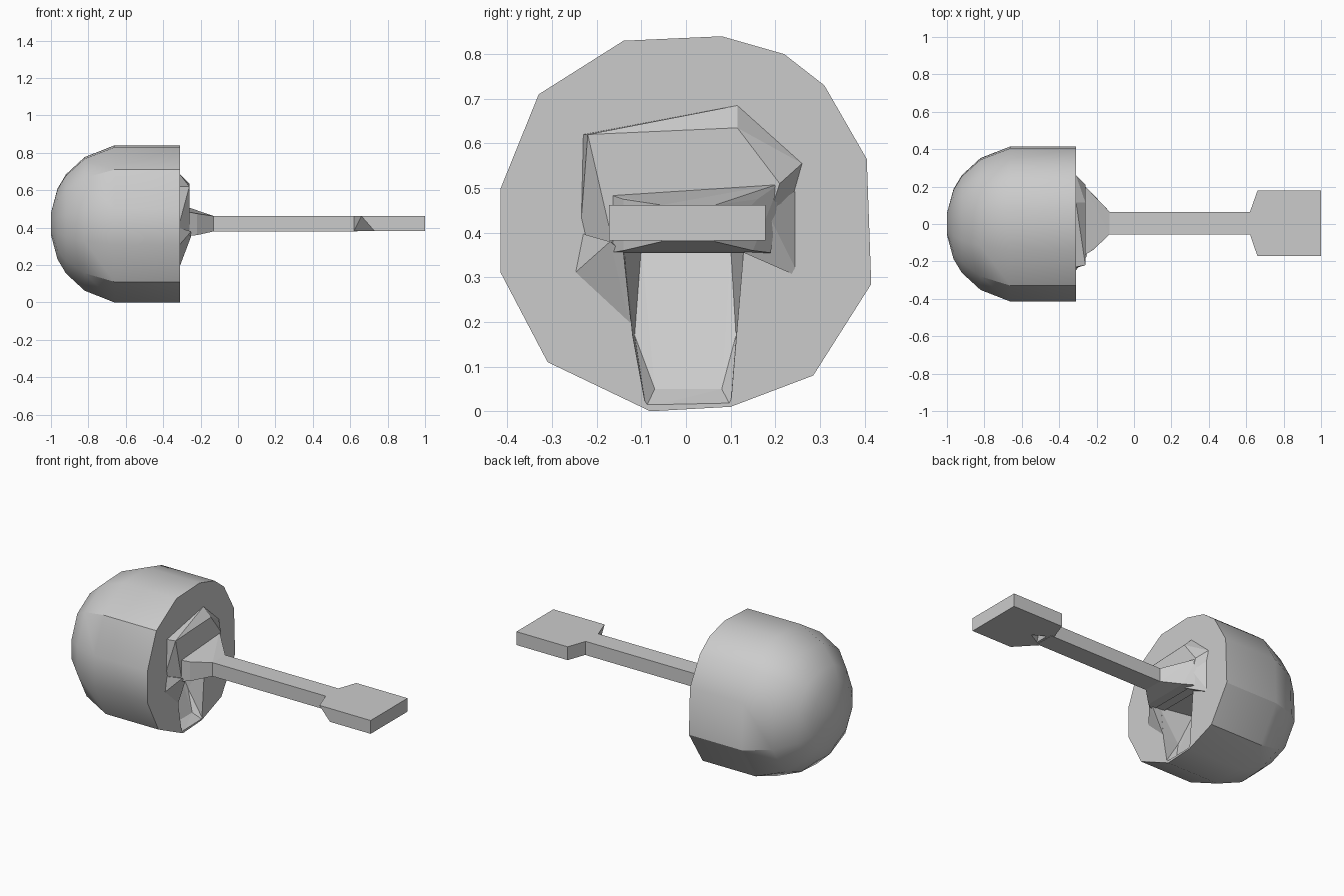
import bpy, bmesh, math

if "Cube" in bpy.data.objects:
    bpy.data.objects.remove(bpy.data.objects["Cube"])

gray = bpy.data.materials.new("plain gray")
gray.use_nodes = True
gray.diffuse_color = (0.6, 0.6, 0.6, 1)
gray.node_tree.nodes["Principled BSDF"].inputs["Base Color"].default_value = gray.diffuse_color


def finish(bm, name):
    bmesh.ops.recalc_face_normals(bm, faces=bm.faces)
    mesh = bpy.data.meshes.new(name)
    bm.to_mesh(mesh)
    bm.free()
    mesh.materials.append(gray)
    ob = bpy.data.objects.new(name, mesh)
    bpy.context.collection.objects.link(ob)
    return ob


def hull(name, points):
    bm = bmesh.new()
    for p in points:
        bm.verts.new(p)
    res = bmesh.ops.convex_hull(bm, input=bm.verts)
    bmesh.ops.delete(bm, geom=[g for g in res["geom_interior"]
                               if isinstance(g, bmesh.types.BMVert)], context="VERTS")
    bmesh.ops.dissolve_limit(bm, angle_limit=0.02, verts=bm.verts, edges=bm.edges)
    return finish(bm, name)


def at(x, *yz):
    return [(x, y, z) for y, z in yz]


def cut(target, cutter):
    mod = target.modifiers.new("cut", "BOOLEAN")
    mod.operation = "DIFFERENCE"
    mod.solver = "EXACT"
    mod.object = cutter
    cutter.hide_render = True
    cutter.hide_viewport = True
    cutter.display_type = "WIRE"


# Domed head: an uneven round outline shrunk along x to a blunt crown
outline = [(-.14, .83), (.08, .84), (.22, .80), (.31, .73), (.405, .565), (.415, .285),
           (.285, .08), (.1, .01), (-.08, .0), (-.31, .11), (-.415, .31), (-.415, .5),
           (-.33, .71)]
profile = [(-.31, 1), (-.66, 1), (-.82, .85), (-.92, .63), (-.965, .45), (-1, .14)]
bm = bmesh.new()
rings = [[bm.verts.new((x, y * s, .42 + (z - .42) * s)) for y, z in outline]
         for x, s in profile]
n = len(outline)
for a, b in zip(rings, rings[1:]):
    for i in range(n):
        j = (i + 1) % n
        bm.faces.new((a[i], a[j], b[j], b[i]))
bm.faces.new(rings[0])
bm.faces.new(rings[-1])
head = finish(bm, "domed_head")

# Scooped hollow below the handle
hollow = hull("hollow_cutter",
              at(-.3, (-.14, .37), (-.12, .17), (-.09, .008), (.1, .012), (.13, .37))
              + at(-.36, (-.07, .05), (.08, .05))
              + at(-.41, (-.115, .17), (.112, .17))
              + at(-.5, (-.1, .37), (.1, .37)))
cut(head, hollow)

# Raised collar around the handle root, with a cheek on each side
hull("collar",
     at(-.33, (-.23, .62), (.115, .685), (.26, .555), (.22, .36), (-.24, .36))
     + at(-.31, (-.23, .62), (.115, .685), (.26, .555))
     + at(-.26, (-.22, .62), (.115, .635), (.21, .51), (.16, .36), (-.16, .36)))
hull("right_cheek",
     at(-.32, (-.26, .3), (-.12, .17), (-.14, .37), (-.24, .4))
     + at(-.25, (-.14, .355), (-.17, .38)))
hull("left_cheek",
     at(-.32, (.255, .3), (.13, .36), (.255, .5)) + at(-.25, (.13, .355), (.18, .45)))

# Flared neck and straight handle
hull("handle_neck",
     at(-.27, (-.17, .355), (.19, .355), (.21, .51), (-.17, .485))
     + at(-.22, (-.14, .36), (.15, .36), (.16, .475), (-.14, .475))
     + at(-.13, (-.055, .38), (.065, .38), (.065, .462), (-.055, .462)))
hull("handle", [(x, y, z) for x in (-.15, .64) for y in (-.055, .065) for z in (.38, .462)])

# Square end plate with tapered shoulders
paddle = hull("end_plate",
              [(x, y, z) for z in (.382, .462) for x, y in
               ((.62, -.055), (.62, .065), (.66, .178), (1, .178), (1, -.172))]
              + [(.66, -.172, .462), (.73, -.172, .382)])
dent = hull("dent_cutter", [(.65, -.05, .37), (.65, .05, .37), (.74, 0, .37), (.67, 0, .44)])
cut(paddle, dent)

# Soft shading on the dome, crisp rim and hollow
bpy.ops.object.select_all(action="DESELECT")
head.select_set(True)
bpy.context.view_layer.objects.active = head
bpy.ops.object.shade_smooth_by_angle(angle=math.radians(32))
